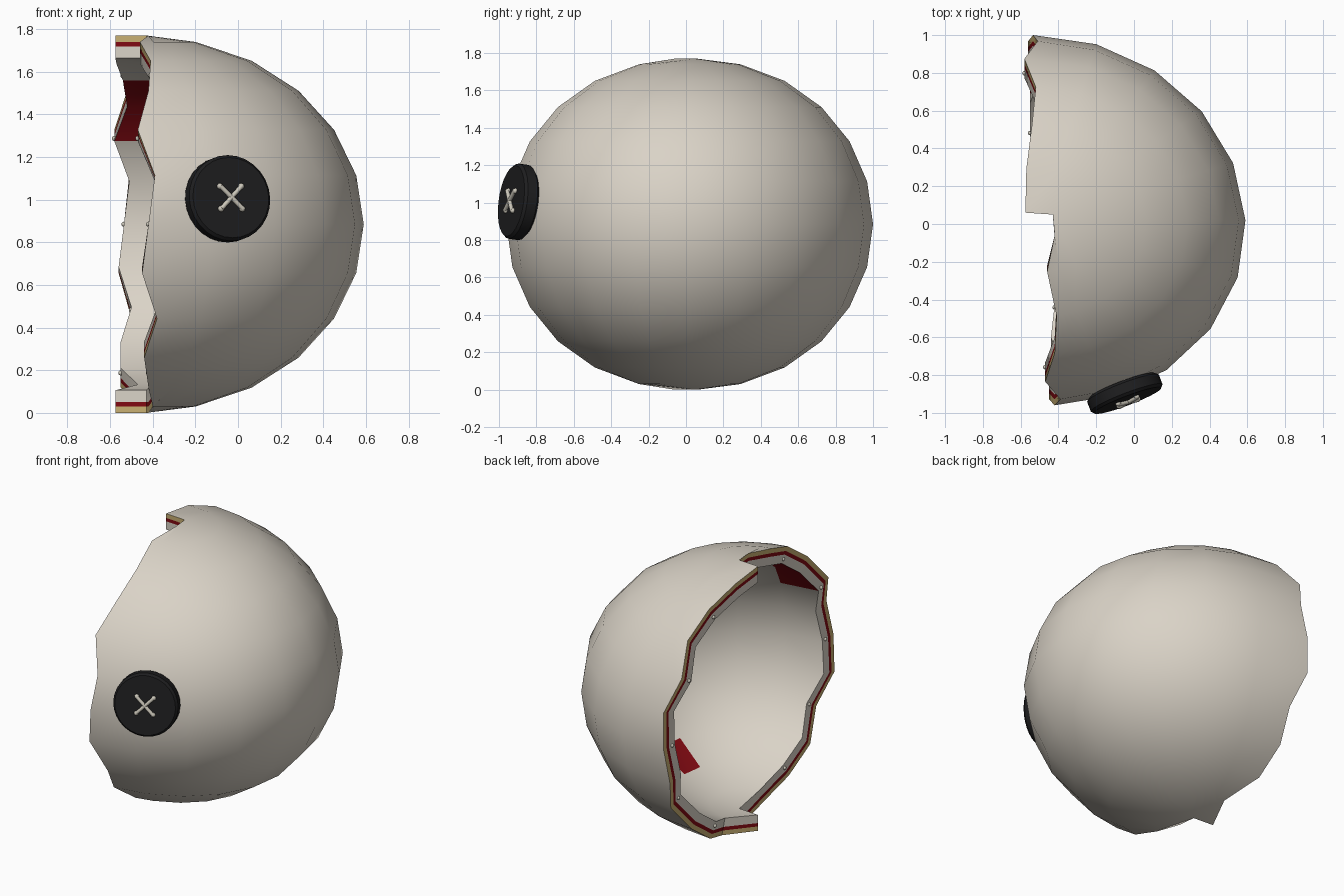
import bpy, bmesh, math
from mathutils import Vector

cube = bpy.data.objects.get("Cube")
if cube:
    bpy.data.objects.remove(cube, do_unlink=True)


def material(name, rgb, rough=0.7):
    m = bpy.data.materials.new(name)
    m.use_nodes = True
    m.diffuse_color = (*rgb, 1)
    bsdf = next(n for n in m.node_tree.nodes if n.type == 'BSDF_PRINCIPLED')
    bsdf.inputs["Base Color"].default_value = (*rgb, 1)
    bsdf.inputs["Roughness"].default_value = rough
    return m


CREAM = material("cream", (0.70, 0.65, 0.57))
GOLD = material("straw_gold", (0.58, 0.43, 0.17))
RED = material("dark_red", (0.22, 0.003, 0.006))
BLACK = material("button_black", (0.013, 0.013, 0.014))
THREAD = material("thread_grey", (0.60, 0.57, 0.49))


def finish(name, bm, mats, angle=30):
    me = bpy.data.meshes.new(name)
    bm.to_mesh(me)
    bm.free()
    ob = bpy.data.objects.new(name, me)
    bpy.context.collection.objects.link(ob)
    for m in mats:
        me.materials.append(m)
    bpy.ops.object.select_all(action='DESELECT')
    bpy.context.view_layer.objects.active = ob
    ob.select_set(True)
    bpy.ops.object.shade_smooth_by_angle(angle=math.radians(angle))
    return ob


# Torn half shell: rings every 15 degrees, columns every 18 degrees
CENTRE = Vector((-0.5, 0.02, 0.885))
RADII = Vector((1.09, 0.98, 0.885))
ROWS, COLS = 12, 10
LAYERS = [1, 0.967, 0.942, 0.88]
# x of the ragged edge on each ring, bottom to top
FRONT_EDGE = [-.40, -.42, -.44, -.38, -.45, -.42, -.39, -.47, -.42, -.41, -.46]
BACK_EDGE = [-.47, -.55, -.55, -.50, -.56, -.535, -.51, -.58, -.52, -.54, -.57]


def shell_point(row, col, scale):
    elev = math.radians(-90 + 15 * row)
    az = math.radians(-90 + 18 * col)
    z = CENTRE.z + RADII.z * scale * math.sin(elev)
    if row in (0, ROWS):
        # Each pole ends in a notch with one sharp spike
        if col == COLS:
            return Vector((-0.575, 0.06, z))
        return Vector((-0.42, -0.06, z)) if col == 0 else Vector((-0.43, 0.05, z))
    ring = scale * math.cos(elev) ** 0.95
    dy = RADII.y * ring * math.sin(az)
    x = CENTRE.x + RADII.x * ring * math.cos(az) - 0.04 * dy
    if col == 0:
        x = FRONT_EDGE[row - 1]
    elif col == COLS:
        x = BACK_EDGE[row - 1]
    return Vector((x, CENTRE.y + dy, z))


def is_torn_lining(row, col):
    # Missing lining beside both upper edges and once on the floor
    return (row in (8, 9) and col in (0, COLS - 1)) or (row == 2 and col == 4)


bm = bmesh.new()
grids = [[[bm.verts.new(shell_point(r, c, s)) for c in range(COLS + 1)]
          for r in range(ROWS + 1)] for s in LAYERS]

for grid, inner in ((grids[0], False), (grids[-1], True)):
    for r in range(ROWS):
        for c in range(COLS):
            f = bm.faces.new((grid[r][c], grid[r][c + 1],
                              grid[r + 1][c + 1], grid[r + 1][c]))
            f.material_index = 2 if inner and is_torn_lining(r, c) else 0

# Layered rim between the outer and inner skins
loop = [(r, 0) for r in range(ROWS)] + [(ROWS, c) for c in range(COLS)]
loop += [(ROWS - r, COLS) for r in range(ROWS)] + [(0, COLS - c) for c in range(COLS)]
for layer, mat in enumerate((1, 2, 0)):
    a, b = grids[layer], grids[layer + 1]
    for (r0, c0), (r1, c1) in zip(loop, loop[1:] + loop[:1]):
        f = bm.faces.new((a[r0][c0], a[r1][c1], b[r1][c1], b[r0][c0]))
        f.material_index = mat
for grid in grids[1:-1]:
    for v in [v for row in grid for v in row if not v.link_faces]:
        bm.verts.remove(v)
bmesh.ops.remove_doubles(bm, verts=bm.verts, dist=0.0005)
bmesh.ops.recalc_face_normals(bm, faces=bm.faces)
finish("torn_shell", bm, [CREAM, GOLD, RED], 35)

# Small pegs along the lining edge
bm = bmesh.new()
for row in range(2, ROWS, 2):
    for col in (0, COLS):
        ball = bmesh.ops.create_icosphere(bm, subdivisions=2, radius=0.012)
        bmesh.ops.translate(bm, verts=ball["verts"], vec=shell_point(row, col, 0.91))
finish("rim_pegs", bm, [THREAD], 60)

# Button, modelled facing +z and then turned onto the shell
NORMAL = Vector((0.35, -0.92, 0.13)).normalized()
side = Vector((0, 0, 1)).cross(NORMAL).normalized()
up = NORMAL.cross(side)


def place(ob):
    m = ob.matrix_world.copy()
    for i, axis in enumerate((side, up, NORMAL)):
        for j in range(3):
            m[j][i] = axis[j]
    m.translation = Vector((-0.06, -0.865, 1.0))
    ob.matrix_world = m


bm = bmesh.new()
profile = [(0, -0.01), (0.185, -0.01), (0.203, 0.005), (0.203, 0.06),
           (0.19, 0.075), (0, 0.075)]
verts = [bm.verts.new((x, 0, z)) for x, z in profile]
edges = [bm.edges.new(pair) for pair in zip(verts, verts[1:])]
bmesh.ops.spin(bm, geom=verts + edges, cent=(0, 0, 0), axis=(0, 0, 1),
               angle=math.tau, steps=28)
bmesh.ops.remove_doubles(bm, verts=bm.verts, dist=0.0005)
bmesh.ops.recalc_face_normals(bm, faces=bm.faces)
place(finish("button", bm, [BLACK]))

# Crossed thread with a knot at each end
for name, turn in (("thread_rising", 45), ("thread_falling", 135)):
    d = Vector((math.cos(math.radians(turn)), math.sin(math.radians(turn)), 0))
    bm = bmesh.new()
    rod = bmesh.ops.create_cone(bm, cap_ends=True, segments=10,
                                radius1=0.011, radius2=0.011, depth=0.15)
    quat = d.to_track_quat('Z', 'Y')
    bmesh.ops.rotate(bm, verts=rod["verts"], matrix=quat.to_matrix())
    bmesh.ops.translate(bm, verts=rod["verts"], vec=(0, 0, 0.085))
    for sign in (-1, 1):
        knot = bmesh.ops.create_icosphere(bm, subdivisions=2, radius=0.015)
        bmesh.ops.translate(bm, verts=knot["verts"],
                            vec=d * 0.075 * sign + Vector((0, 0, 0.079)))
    place(finish(name, bm, [THREAD], 50))
